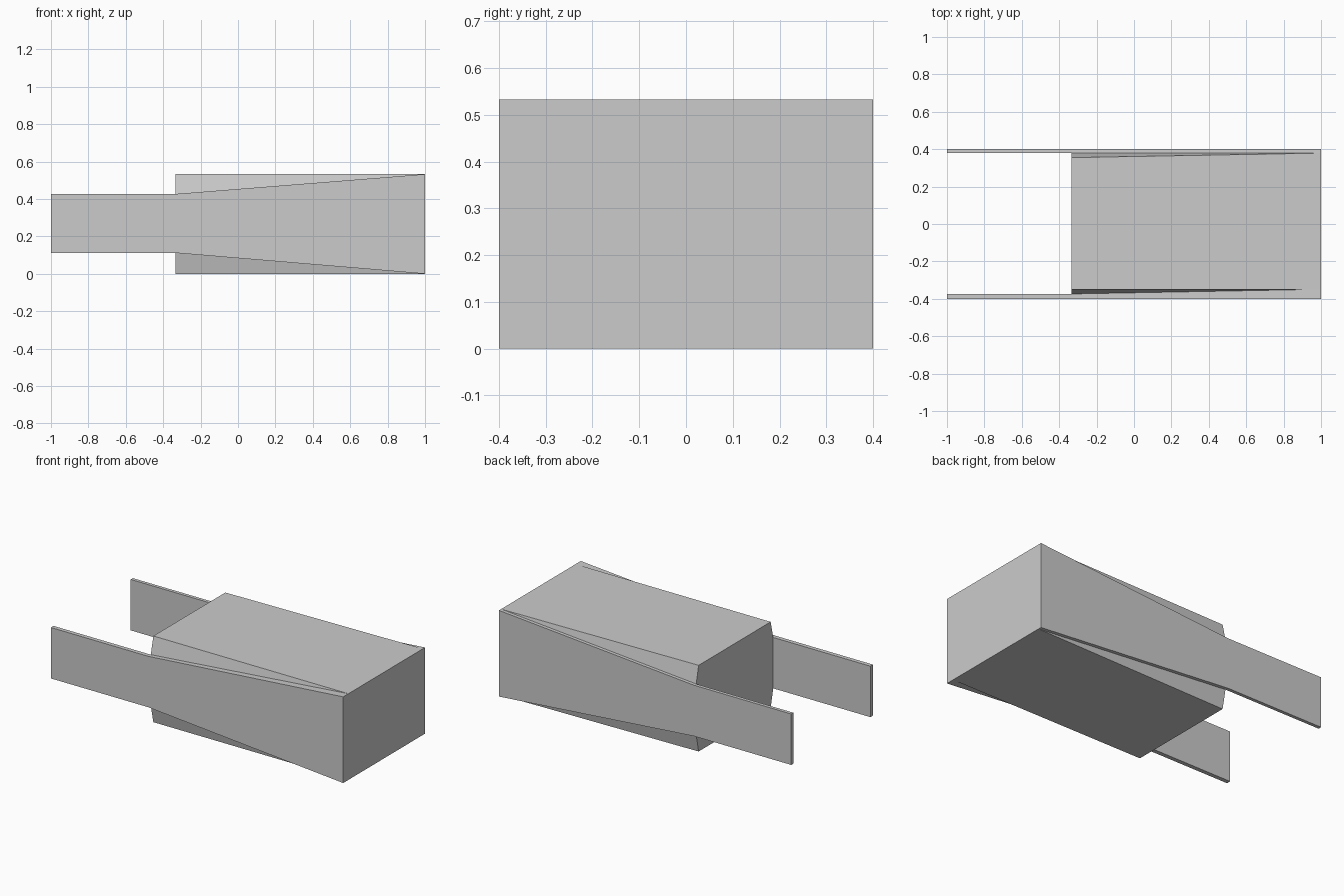
import bpy, bmesh

cube = bpy.data.objects.get("Cube")
if cube:
    bpy.data.objects.remove(cube, do_unlink=True)

GREY = (0.6, 0.6, 0.6, 1)
grey = bpy.data.materials.new("plain_grey")
grey.use_nodes = True
grey.diffuse_color = GREY
grey.node_tree.nodes["Principled BSDF"].inputs["Base Color"].default_value = GREY

# Shared dimensions
TAIL, STEP, END = -1.0, -0.335, 1.0
HEIGHT, LOW, HIGH = 0.533, 0.112, 0.427


def finish(name, bm):
    bmesh.ops.recalc_face_normals(bm, faces=bm.faces)
    mesh = bpy.data.meshes.new(name)
    bm.to_mesh(mesh)
    bm.free()
    mesh.materials.append(grey)
    obj = bpy.data.objects.new(name, mesh)
    bpy.context.collection.objects.link(obj)


def side_arm(name, outer, inner, inner_end):
    """Flat arm that flares from the narrow tail to the full height of the end."""
    outline = [(TAIL, LOW), (STEP, LOW), (END, 0),
               (END, HEIGHT), (STEP, HIGH), (TAIL, HIGH)]
    bm = bmesh.new()
    out = [bm.verts.new((x, outer, z)) for x, z in outline]
    inn = [bm.verts.new((x, inner_end if x == END else inner, z)) for x, z in outline]
    for ring in (out, inn):
        bm.faces.new((ring[0], ring[1], ring[4], ring[5]))
        bm.faces.new((ring[1], ring[2], ring[3], ring[4]))
    for i in range(6):
        j = (i + 1) % 6
        bm.faces.new((out[i], out[j], inn[j], inn[i]))
    finish(name, bm)


# Arms on both sides
side_arm("front_arm", -0.4, -0.374, -0.349)
side_arm("back_arm", 0.4, 0.379, 0.379)

# Central block: six-sided at the step, rectangular at the end
block = bmesh.new()
for z in (0, HEIGHT):
    for x, y in ((STEP, -0.349), (STEP, 0.355), (END, -0.349), (END, 0.379)):
        block.verts.new((x, y, z))
for z in (LOW, HIGH):
    for y in (-0.374, 0.379):
        block.verts.new((STEP, y, z))
bmesh.ops.convex_hull(block, input=block.verts)
bmesh.ops.dissolve_limit(block, angle_limit=0.005, verts=block.verts, edges=block.edges)
finish("central_block", block)
